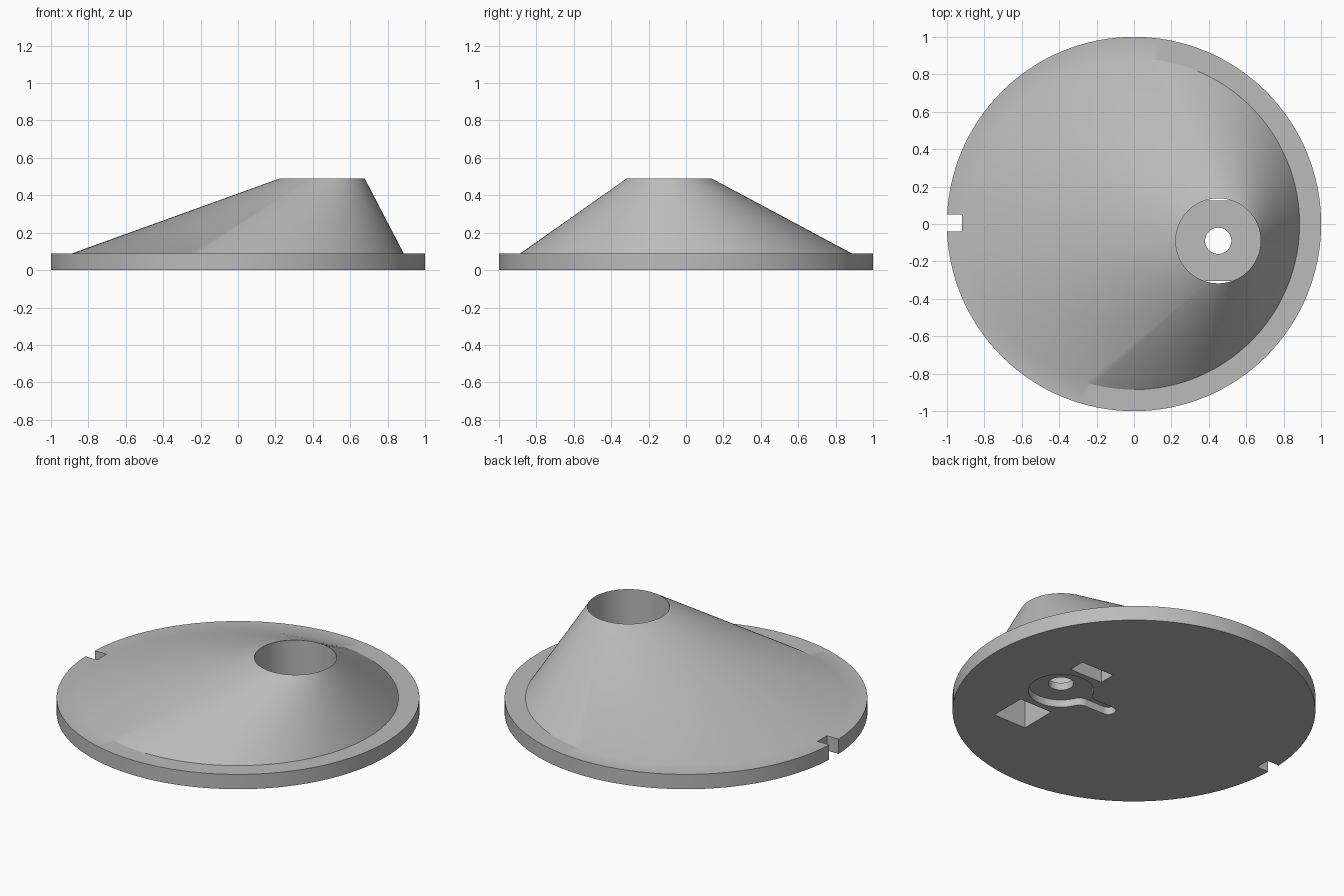
import bpy, bmesh, math

if "Cube" in bpy.data.objects:
    bpy.data.objects.remove(bpy.data.objects["Cube"], do_unlink=True)

SEGMENTS = 128
BORE_X, BORE_Y, BORE_R = 0.45, -0.09, 0.227
PLATE, TOP = 0.09, 0.49

grey = bpy.data.materials.new("plain_grey")
grey.use_nodes = True
colour = (0.5, 0.5, 0.5, 1)
grey.diffuse_color = colour
grey.node_tree.nodes["Principled BSDF"].inputs["Base Color"].default_value = colour


def ring(x, y, z, r):
    steps = [math.tau * i / SEGMENTS for i in range(SEGMENTS)]
    return [(x + r * math.cos(a), y + r * math.sin(a), z) for a in steps]


def loft(name, rings):
    """Skin a stack of matching rings and cap both ends."""
    bm = bmesh.new()
    loops = [[bm.verts.new(p) for p in points] for points in rings]
    for low, high in zip(loops, loops[1:]):
        for i in range(len(low)):
            j = (i + 1) % len(low)
            bm.faces.new((low[i], low[j], high[j], high[i]))
    bm.faces.new(loops[0][::-1])
    bm.faces.new(loops[-1])
    bmesh.ops.recalc_face_normals(bm, faces=bm.faces)
    mesh = bpy.data.meshes.new(name)
    bm.to_mesh(mesh)
    bm.free()
    mesh.materials.append(grey)
    obj = bpy.data.objects.new(name, mesh)
    bpy.context.collection.objects.link(obj)
    return obj


def prism(name, outline, z0, z1):
    return loft(name, [[(x, y, z) for x, y in outline] for z in (z0, z1)])


def block(name, x0, x1, y0, y1, z1):
    return prism(name, [(x0, y0), (x1, y0), (x1, y1), (x0, y1)], -0.1, z1)


def arc(cx, cy, r, start, end, steps):
    angles = [math.radians(start + (end - start) * i / steps) for i in range(steps + 1)]
    return [(cx + r * math.cos(a), cy + r * math.sin(a)) for a in angles]


# Base disc, slanted cone and blind bore in one skin
body = loft("slanted_cone_base", [
    ring(0, 0, 0, 1),
    ring(0, 0, PLATE, 1),
    ring(0, 0, PLATE, 0.885),
    ring(BORE_X, BORE_Y, TOP, BORE_R),
    ring(BORE_X, BORE_Y, PLATE, BORE_R),
])

# Lever-shaped recess: round head, filleted neck, round-ended arm
head, arm, fillet, reach = 0.18, 0.042, 0.06, 0.34
neck = math.degrees(math.asin((arm + fillet) / (head + fillet)))
neck_x = -(head + fillet) * math.cos(math.radians(neck))
outline = arc(0, 0, head, neck - 180, 180 - neck, 48)
outline += arc(neck_x, arm + fillet, fillet, -neck, -90, 8)
outline += arc(-reach, 0, arm, 90, 270, 16)
outline += arc(neck_x, -arm - fillet, fillet, 90, neck, 8)
outline = [(BORE_X + x, BORE_Y + y) for x, y in outline]

cutters = [
    prism("lever_recess_cutter", outline, -0.1, 0.045),
    loft("shaft_hole_cutter", [ring(BORE_X, BORE_Y, z, 0.07) for z in (-0.1, 0.2)]),
    block("rim_notch_cutter", -1.1, -0.92, -0.04, 0.05, 0.2),
    block("front_pocket_cutter", 0.34, 0.56, -0.53, -0.305, 0.2),
    block("back_pocket_cutter", 0.34, 0.56, 0.125, 0.225, 0.2),
]
for cutter in cutters:
    cut = body.modifiers.new(cutter.name, "BOOLEAN")
    cut.operation = "DIFFERENCE"
    cut.solver = "EXACT"
    cut.object = cutter

# Bake the cuts and drop the cutters
bpy.context.view_layer.update()
evaluated = body.evaluated_get(bpy.context.evaluated_depsgraph_get())
baked = bpy.data.meshes.new_from_object(evaluated)
body.modifiers.clear()
body.data = baked
for cutter in cutters:
    bpy.data.objects.remove(cutter, do_unlink=True)

bpy.ops.object.select_all(action="DESELECT")
body.select_set(True)
bpy.context.view_layer.objects.active = body
bpy.ops.object.shade_smooth_by_angle(angle=math.radians(30))
